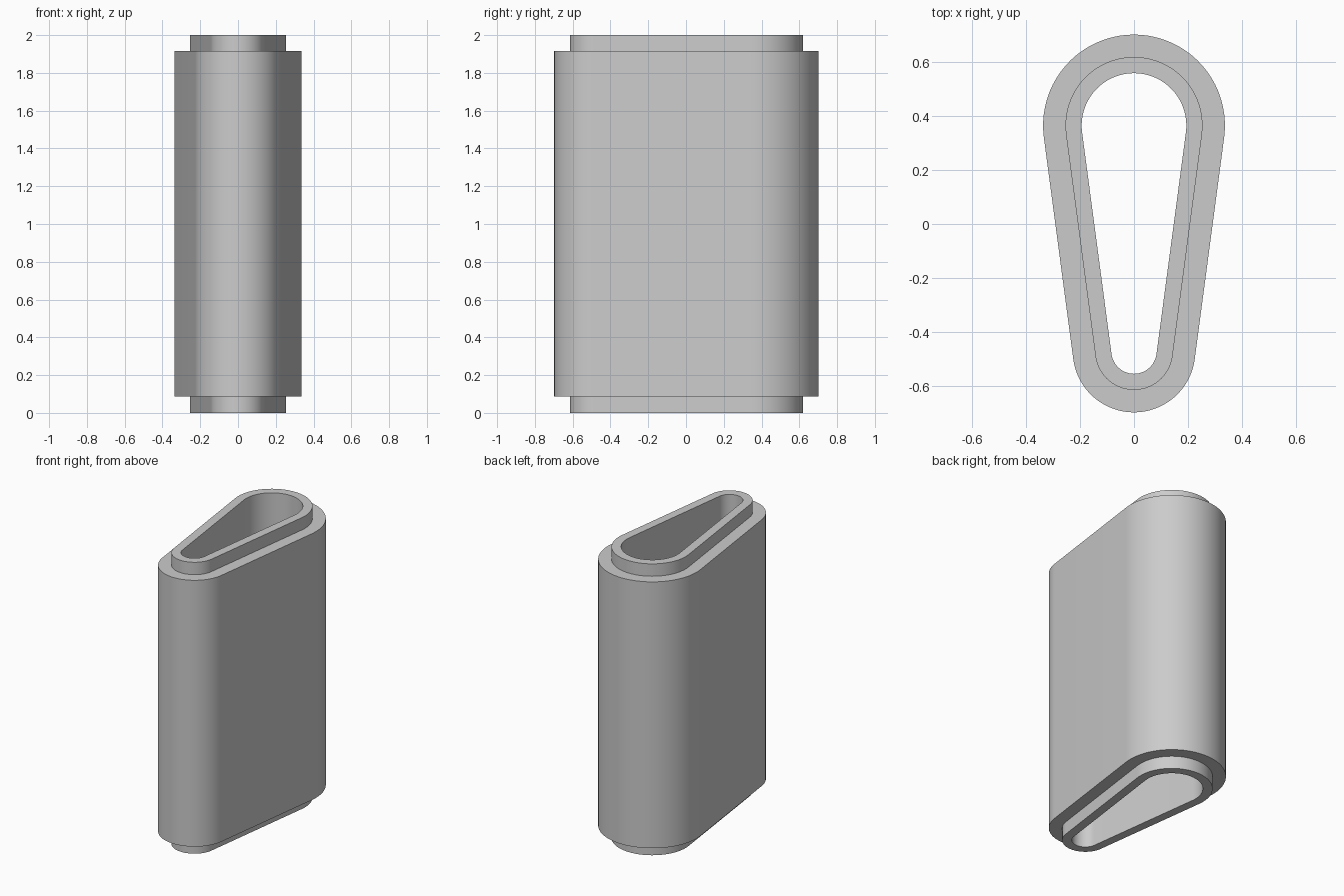
import bpy
import bmesh
from math import asin, sin, cos, pi, radians

if "Cube" in bpy.data.objects:
    bpy.data.objects.remove(bpy.data.objects["Cube"], do_unlink=True)

# Teardrop outline: two arcs joined by tangent lines
BACK_Y, BACK_R = 0.365, 0.337
FRONT_Y, FRONT_R = -0.471, 0.227
TILT = asin((BACK_R - FRONT_R) / (BACK_Y - FRONT_Y))
STEPS = 40


def outline(inset):
    """Points of the teardrop, moved inward by inset."""
    points = []
    arcs = ((BACK_Y, BACK_R, -TILT, pi + TILT),
            (FRONT_Y, FRONT_R, pi + TILT, 2 * pi - TILT))
    for centre, radius, start, end in arcs:
        r = radius - inset
        for i in range(STEPS + 1):
            a = start + (end - start) * i / STEPS
            points.append((r * cos(a), centre + r * sin(a)))
    return points


# Wall section as (inset, height), going round from the inner bottom edge
LIP, BORE = 0.083, 0.143
LOW, HIGH, TOP = 0.087, 1.915, 2.0
section = [(BORE, 0), (LIP, 0), (LIP, LOW), (0, LOW),
           (0, HIGH), (LIP, HIGH), (LIP, TOP), (BORE, TOP)]

bm = bmesh.new()
rings = [[bm.verts.new((x, y, z)) for x, y in outline(inset)]
         for inset, z in section]
for k, ring in enumerate(rings):
    upper = rings[(k + 1) % len(rings)]
    for i in range(len(ring)):
        j = (i + 1) % len(ring)
        bm.faces.new((ring[i], ring[j], upper[j], upper[i]))
bmesh.ops.recalc_face_normals(bm, faces=bm.faces)
mesh = bpy.data.meshes.new("tapered_sleeve")
bm.to_mesh(mesh)
bm.free()

# Single grey material
grey = bpy.data.materials.new("light grey")
grey.use_nodes = True
colour = (0.6, 0.6, 0.6, 1)
grey.diffuse_color = colour
grey.node_tree.nodes["Principled BSDF"].inputs["Base Color"].default_value = colour
mesh.materials.append(grey)

sleeve = bpy.data.objects.new("tapered_sleeve", mesh)
bpy.context.collection.objects.link(sleeve)
bpy.context.view_layer.objects.active = sleeve
sleeve.select_set(True)
bpy.ops.object.shade_smooth_by_angle(angle=radians(30))
